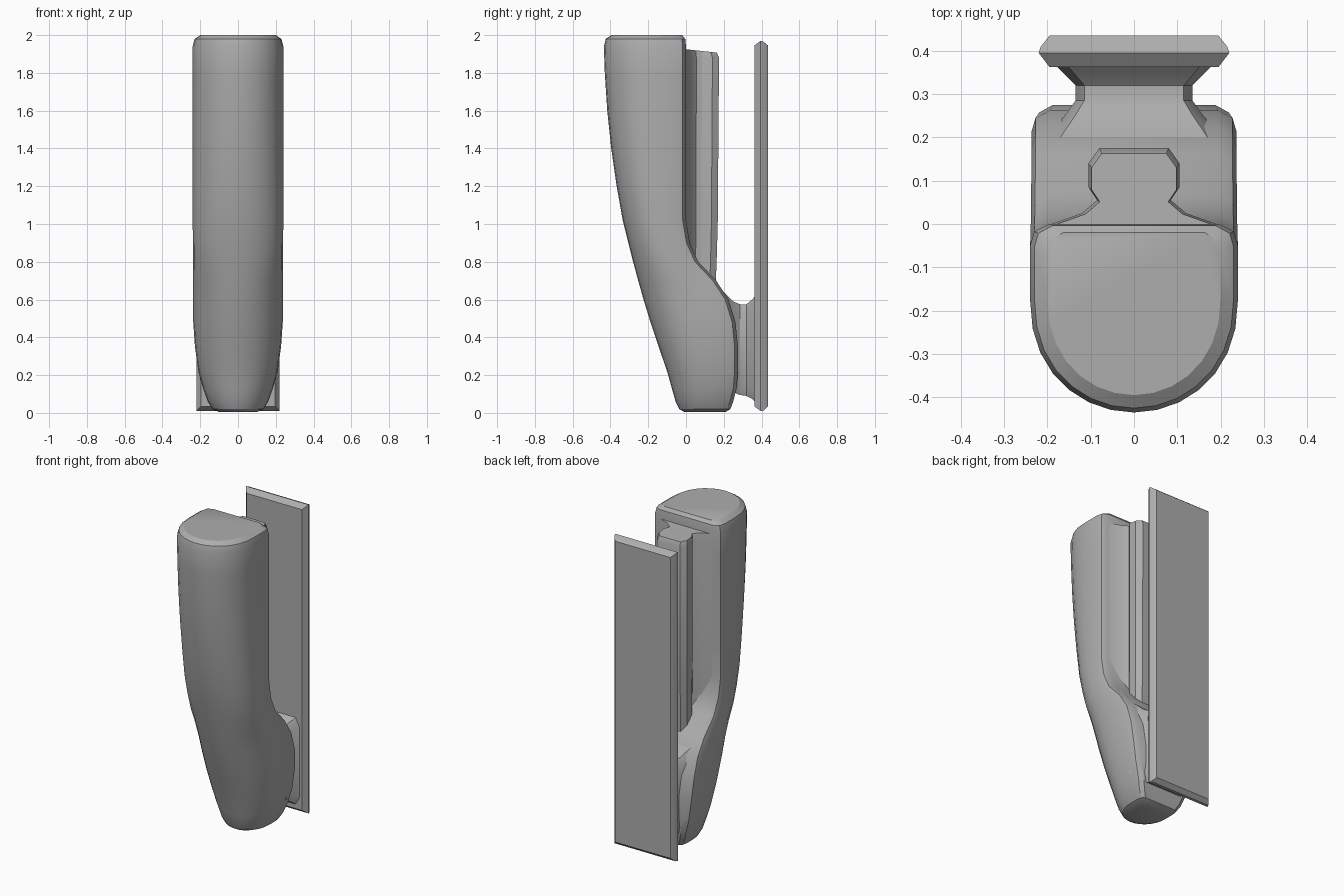
import bpy
import bmesh
import math

cube = bpy.data.objects.get("Cube")
if cube:
    bpy.data.objects.remove(cube, do_unlink=True)

grey = bpy.data.materials.new("plain grey")
grey.use_nodes = True
grey.diffuse_color = (0.42, 0.42, 0.42, 1)
grey.node_tree.nodes["Principled BSDF"].inputs["Base Color"].default_value = (0.42, 0.42, 0.42, 1)


def loft(name, rings):
    """Skin a stack of equal-length rings and cap both ends."""
    bm = bmesh.new()
    loops = [[bm.verts.new(p) for p in ring] for ring in rings]
    n = len(loops[0])
    for low, high in zip(loops, loops[1:]):
        for i in range(n):
            j = (i + 1) % n
            bm.faces.new((low[i], low[j], high[j], high[i]))
    bm.faces.new(loops[0][::-1])
    bm.faces.new(loops[-1])
    bmesh.ops.recalc_face_normals(bm, faces=bm.faces)
    mesh = bpy.data.meshes.new(name)
    bm.to_mesh(mesh)
    bm.free()
    mesh.materials.append(grey)
    obj = bpy.data.objects.new(name, mesh)
    bpy.context.collection.objects.link(obj)
    bpy.ops.object.select_all(action="DESELECT")
    obj.select_set(True)
    bpy.context.view_layer.objects.active = obj
    bpy.ops.object.shade_smooth_by_angle(angle=math.radians(32))
    return obj


def mirrored(half):
    """Close a right-hand half outline across x = 0."""
    return half + [(-x, y) for x, y in reversed(half)]


def body_ring(z, front, back, width):
    """Rounded nose at the front, straight sides, softened back corners."""
    depth = min(0.3, 0.6 * (back - front))
    arc = [math.pi * i / 14 for i in range(15)]
    pts = [(-width * math.cos(a), front + depth * (1 - math.sin(a) ** 0.9)) for a in arc]
    c = min(0.05, 0.2 * (back - front))
    pts += [(width, back - c), (width * 0.96, back - c * 0.35), (width * 0.82, back)]
    pts += [(-width * 0.82, back), (-width * 0.96, back - c * 0.35), (-width, back - c)]
    return [(x, y, z) for x, y in pts]


# Main body: height, front, back, half width
stations = [
    (0.005, -0.01, 0.21, 0.10), (0.02, -0.035, 0.235, 0.135), (0.06, -0.055, 0.25, 0.16),
    (0.13, -0.075, 0.268, 0.185), (0.22, -0.1, 0.275, 0.21), (0.35, -0.145, 0.275, 0.228),
    (0.48, -0.188, 0.262, 0.237), (0.6, -0.225, 0.225, 0.237), (0.7, -0.253, 0.16, 0.237),
    (0.8, -0.28, 0.065, 0.238), (0.9, -0.305, 0.02, 0.239), (1.02, -0.335, 0, 0.24),
    (1.2, -0.367, 0, 0.24), (1.4, -0.396, 0, 0.24), (1.6, -0.417, 0, 0.24),
    (1.8, -0.43, 0, 0.24), (1.94, -0.435, 0, 0.24), (1.98, -0.425, -0.004, 0.23),
    (2.0, -0.395, -0.02, 0.2),
]
loft("body", [body_ring(*s) for s in stations])

# Rail with a pinched neck running down the back of the body
rail = mirrored([(0.19, -0.03), (0.19, 0.0), (0.12, 0.025), (0.085, 0.055),
                 (0.105, 0.085), (0.105, 0.14), (0.08, 0.175)])


def rail_ring(z, scale, drop):
    return [(x * scale, y * scale, z - drop * max(y, 0)) for x, y in rail]


loft("back_rail", [rail_ring(0.68, 0.9, 0), rail_ring(0.82, 0.93, 0), rail_ring(1.0, 0.96, 0),
                   rail_ring(1.88, 1, 0), rail_ring(1.925, 0.93, 0.1)])


# Bridge: pinched block from the lower body out to the clip plate
def bridge_ring(y, width, bottom, top):
    return [(x, y, z) for x, z in mirrored([
        (width * 0.85, bottom), (width, bottom + 0.05), (width, top - 0.05), (width * 0.85, top)])]


loft("bridge", [bridge_ring(0.2, 0.2, 0.12, 0.64), bridge_ring(0.25, 0.16, 0.11, 0.59),
                bridge_ring(0.285, 0.135, 0.095, 0.575), bridge_ring(0.32, 0.135, 0.09, 0.575),
                bridge_ring(0.35, 0.165, 0.075, 0.6), bridge_ring(0.385, 0.2, 0.04, 0.64)])


# Clip plate with chamfered rim
def plate_ring(y, width, bottom, top):
    return [(-width, y, bottom), (width, y, bottom), (width, y, top), (-width, y, top)]


loft("clip_plate", [plate_ring(0.362, 0.195, 0.035, 1.945), plate_ring(0.395, 0.22, 0.01, 1.97),
                    plate_ring(0.41, 0.215, 0.012, 1.965), plate_ring(0.435, 0.195, 0.035, 1.945)])
